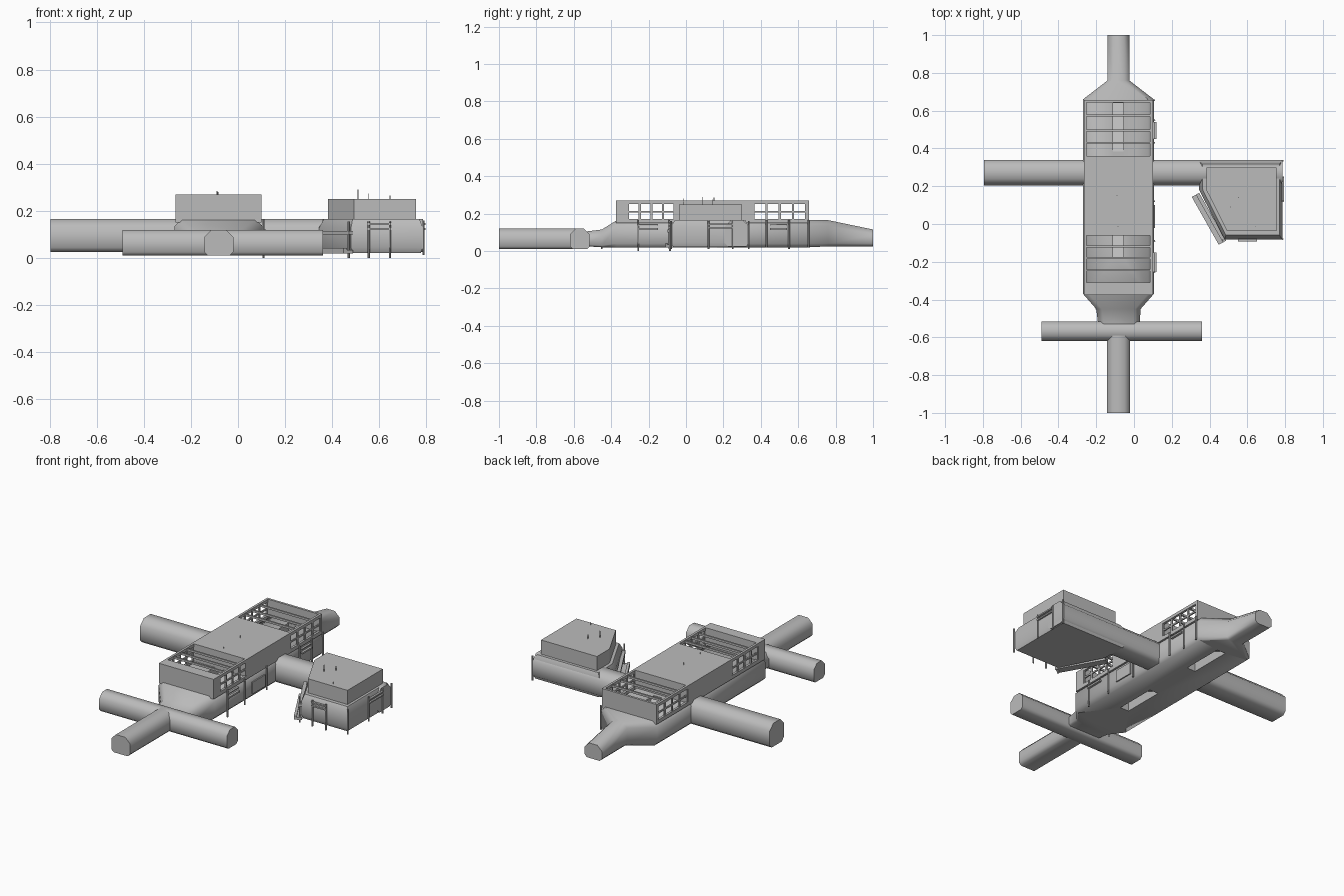
import bpy, bmesh, math
from mathutils import Vector

if "Cube" in bpy.data.objects:
    bpy.data.objects.remove(bpy.data.objects["Cube"])

grey = bpy.data.materials.new("hull grey")
grey.diffuse_color = (0.5, 0.5, 0.5, 1)
grey.use_nodes = True
grey.node_tree.nodes["Principled BSDF"].inputs["Base Color"].default_value = grey.diffuse_color


def finish(name, verts, faces, smooth=False):
    bm = bmesh.new()
    vs = [bm.verts.new(v) for v in verts]
    for f in faces:
        bm.faces.new([vs[i] for i in f])
    bmesh.ops.recalc_face_normals(bm, faces=bm.faces)
    me = bpy.data.meshes.new(name)
    bm.to_mesh(me)
    bm.free()
    me.materials.append(grey)
    ob = bpy.data.objects.new(name, me)
    bpy.context.collection.objects.link(ob)
    if smooth:
        bpy.ops.object.select_all(action='DESELECT')
        ob.select_set(True)
        bpy.context.view_layer.objects.active = ob
        bpy.ops.object.shade_smooth_by_angle(angle=math.radians(50))
    return ob


def loft(name, rings, smooth=False):
    n = len(rings[0])
    verts = [v for r in rings for v in r]
    faces = [[k * n + i, k * n + (i + 1) % n, (k + 1) * n + (i + 1) % n, (k + 1) * n + i]
             for k in range(len(rings) - 1) for i in range(n)]
    faces += [list(range(n)), list(range((len(rings) - 1) * n, len(rings) * n))]
    return finish(name, verts, faces, smooth)


def box(name, x0, x1, y0, y1, z0, z1):
    return loft(name, [[(x0, y0, z), (x1, y0, z), (x1, y1, z), (x0, y1, z)] for z in (z0, z1)])


def section(a0, a1, z0, z1, t, b):
    """Rectangle with top chamfer t and bottom chamfer b."""
    return [(a0 + b, z0), (a1 - b, z0), (a1, z0 + b), (a1, z1 - t),
            (a1 - t, z1), (a0 + t, z1), (a0, z1 - t), (a0, z0 + b)]


def tube_y(name, stations):
    return loft(name, [[(a, y, z) for a, z in section(*s)] for y, *s in stations], True)


def tube_x(name, x0, x1, *s):
    return loft(name, [[(x, a, z) for a, z in section(*s)] for x in (x0, x1)], True)


def rod(name, p, q, r=0.004, n=6):
    p, q = Vector(p), Vector(q)
    d = (q - p).normalized()
    u = d.orthogonal().normalized()
    v = d.cross(u)
    ring = [(u * math.cos(i * math.tau / n) + v * math.sin(i * math.tau / n)) * r for i in range(n)]
    return loft(name, [[c + o for o in ring] for c in (p, q)], True)


# main hull with tapered nose and tail
hull = tube_y("main_hull", [
    (-0.53, -0.19, 0.03, 0.025, 0.105, 0.03, 0.01),
    (-0.45, -0.20, 0.035, 0.02, 0.115, 0.03, 0.01),
    (-0.37, -0.27, 0.105, 0.02, 0.165, 0.03, 0.02),
    (0.66, -0.27, 0.105, 0.02, 0.165, 0.03, 0.02),
    (0.76, -0.14, -0.025, 0.025, 0.165, 0.03, 0.015),
    (1.0, -0.14, -0.025, 0.025, 0.115, 0.03, 0.015)])

# floor slots cut through the hull, each with a sloping ramp
for tag, y0, y1 in (("front", -0.18, 0.07), ("rear", 0.385, 0.64)):
    cutter = box(tag + "_slot_cutter", -0.112, -0.055, y0, y1, -0.05, 0.22)
    cutter.hide_render = True
    m = hull.modifiers.new("slot", 'BOOLEAN')
    m.object, m.operation, m.solver = cutter, 'DIFFERENCE', 'EXACT'
    bpy.ops.object.select_all(action='DESELECT')
    hull.select_set(True)
    bpy.context.view_layer.objects.active = hull
    bpy.ops.object.modifier_apply(modifier=m.name)
    bpy.data.objects.remove(cutter)
    loft(tag + "_ramp", [[(x, y0, 0.15), (x, y1, 0.03), (x, y1, 0.04), (x, y0, 0.16)]
                         for x in (-0.113, -0.054)])

# corridor arms and front cross
tube_x("left_arm", -0.795, -0.25, 0.205, 0.34, 0.025, 0.165, 0.035, 0.02)
tube_x("right_arm", 0.09, 0.785, 0.205, 0.34, 0.025, 0.165, 0.035, 0.02)
tube_x("front_crossbar", -0.49, 0.36, -0.62, -0.515, 0.01, 0.12, 0.03, 0.015)
tube_y("front_corridor", [(y, -0.143, -0.02, 0.01, 0.12, 0.03, 0.015) for y in (-1.0, -0.57)])

# upper deck: solid middle, end walls, window walls over the open bays
X0, X1, Z0, Z1 = -0.265, 0.10, 0.15, 0.27
box("deck_middle", X0, X1, -0.06, 0.36, Z0, Z1)
box("deck_front_wall", X0, X1, -0.375, -0.31, Z0, Z1)
box("deck_rear_wall", X0, X1, 0.643, 0.657, Z0, Z1)
for tag, y0, y1, beams in (("front", -0.31, -0.06, (-0.12, -0.18, -0.245)),
                           ("rear", 0.36, 0.643, (0.43, 0.495, 0.575))):
    for side, xa in (("left", X0), ("right", X1 - 0.014)):
        n = f"{tag}_{side}_window"
        box(n + "_header", xa, xa + 0.014, y0, y1, 0.252, Z1)
        box(n + "_sill", xa, xa + 0.014, y0, y1, Z0, 0.172)
        box(n + "_bar", xa + 0.003, xa + 0.011, y0, y1, 0.206, 0.215)
        for i in range(5):
            y = y0 + (y1 - y0) * i / 4
            box(n + "_post", xa + 0.003, xa + 0.011, y - 0.006, y + 0.006, 0.16, 0.26)
    for y in beams:
        box(tag + "_roof_beam", X0 + 0.005, X1 - 0.005, y - 0.005, y + 0.005, 0.252, 0.264)

# side pod: five-sided lower body and upper cabin
lower = [(0.34, 0.335), (0.785, 0.335), (0.785, -0.082), (0.48, -0.082), (0.345, 0.18)]
upper = [(0.383, 0.30), (0.755, 0.30), (0.755, -0.037), (0.493, -0.037), (0.383, 0.18)]


def blend(k, z):
    return [(a + (c - a) * k, b + (d - b) * k, z) for (a, b), (c, d) in zip(lower, upper)]


loft("pod_body", [blend(0.3, 0.022), blend(0, 0.045), blend(0, 0.13), blend(0.5, 0.165)], True)
loft("pod_cabin", [blend(1, 0.155), blend(1, 0.25)])

# slanted dock step and rail along the pod's angled side
for nm, a, b, z0, z1 in (("dock_step", 0.0, 0.045, 0.02, 0.035),
                         ("dock_lip", 0.03, 0.045, 0.03, 0.042),
                         ("dock_rail", 0.0, 0.02, 0.10, 0.115)):
    p, q = Vector((0.345, 0.165, 0)), Vector((0.488, -0.088, 0))
    o = Vector((-0.87, -0.49, 0))
    base = [p + o * a, q + o * a, q + o * b, p + o * b]
    loft(nm, [[v + Vector((0, 0, z)) for v in base] for z in (z0, z1)])

# hull side posts and rails
for y, zb in ((-0.255, 0.0), (-0.09, 0.01), (0.12, 0.02), (0.43, 0.02), (0.55, 0.01), (0.655, 0.02)):
    rod("hull_post", (0.108, y, zb), (0.108, y, 0.165), 0.005)
rod("nose_post", (-0.2, -0.45, 0.01), (-0.2, -0.45, 0.08), 0.004)
for y0, y1 in ((-0.255, -0.15), (0.45, 0.54)):
    box("hull_rail", 0.10, 0.118, y0, y1, 0.112, 0.122)
    box("hull_rail_top", 0.10, 0.112, y0, y1, 0.135, 0.141)
box("hull_hatch", 0.10, 0.112, -0.02, 0.10, 0.05, 0.12)

# pod posts and rails
for x in (0.47, 0.555, 0.645):
    rod("pod_front_post", (x, -0.085, 0.0), (x, -0.085, 0.155), 0.005)
for z in (0.12, 0.14):
    box("pod_front_rail", 0.55, 0.65, -0.093, -0.08, z, z + 0.008)
for y in (-0.08, 0.12, 0.25, 0.335):
    rod("pod_side_post", (0.787, y, 0.012), (0.787, y, 0.16), 0.005)
for z in (0.12, 0.14):
    box("pod_side_rail", 0.783, 0.795, 0.12, 0.25, z, z + 0.008)

# antennas
for x, y, z0, z1 in ((0.51, 0.09, 0.25, 0.29), (0.555, 0.14, 0.25, 0.275),
                     (0.645, -0.015, 0.25, 0.265), (-0.09, 0.15, 0.27, 0.285),
                     (-0.085, -0.015, 0.27, 0.28)):
    rod("antenna", (x, y, z0 - 0.005), (x, y, z1), 0.002)
